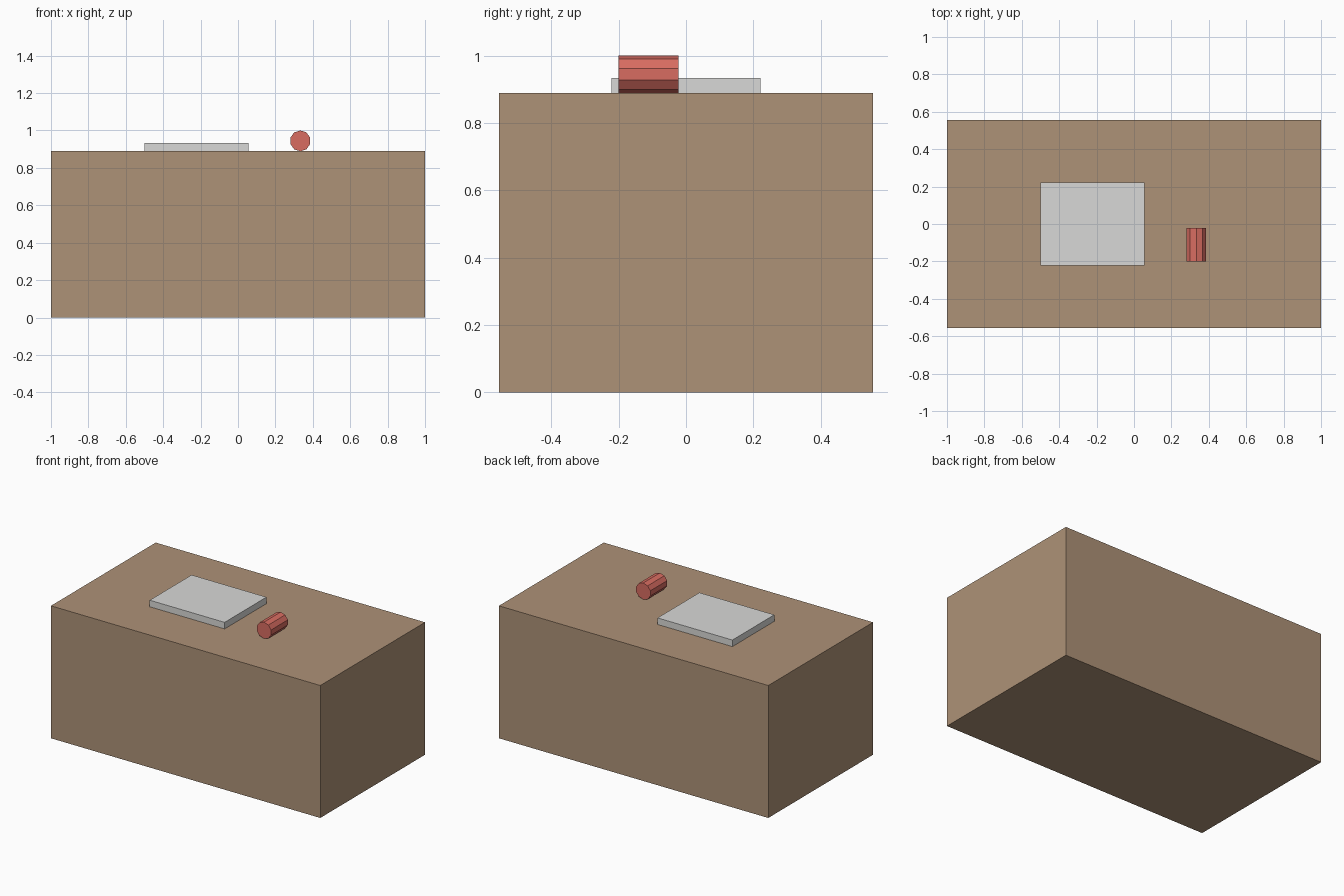
import bpy
import math

if "Cube" in bpy.data.objects:
    bpy.data.objects.remove(bpy.data.objects["Cube"])


def srgb(r, g, b):
    # convert 0-255 display values to linear
    def lin(c):
        c /= 255
        return c / 12.92 if c <= 0.04045 else ((c + 0.055) / 1.055) ** 2.4
    return (lin(r), lin(g), lin(b), 1)


def material(name, colour):
    mat = bpy.data.materials.new(name)
    mat.diffuse_color = colour
    mat.use_nodes = True
    mat.node_tree.nodes["Principled BSDF"].inputs["Base Color"].default_value = mat.diffuse_color
    return mat


def finish(name, mat):
    obj = bpy.context.object
    obj.name = name
    obj.data.materials.append(mat)
    bpy.ops.object.transform_apply(location=False, rotation=True, scale=True)
    return obj


def box(name, size, centre, mat):
    bpy.ops.mesh.primitive_cube_add(size=1, location=centre)
    bpy.context.object.scale = size
    return finish(name, mat)


brown = material("wood brown", srgb(174, 146, 119))
grey = material("light grey", srgb(217, 217, 215))
red = material("soft red", srgb(216, 108, 97))

TOP = 0.889
RADIUS = 0.0556

# large block and the thin slab resting on it
box("table_block", (2, 1.111, TOP), (0, 0, TOP / 2), brown)
box("flat_slab", (0.556, 0.444, 0.044), (-0.222, 0, TOP + 0.022), grey)

# ten-sided roller lying front to back
bpy.ops.mesh.primitive_cylinder_add(
    vertices=10, radius=RADIUS, depth=0.178,
    location=(0.333, -0.111, TOP + RADIUS), rotation=(math.pi / 2, 0, 0))
finish("roller", red)
